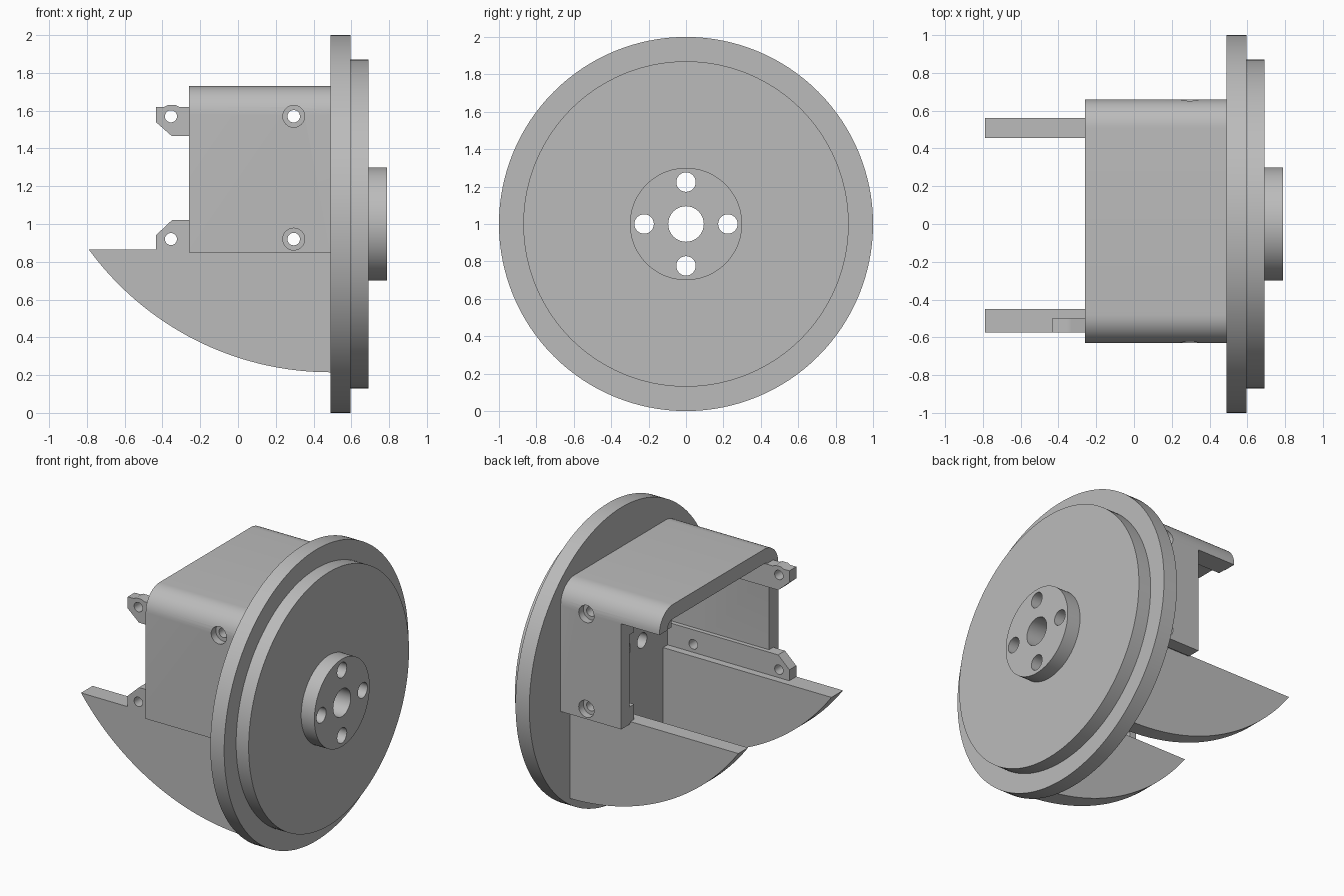
import bpy, bmesh, math
from mathutils import Vector

old = bpy.data.objects.get("Cube")
if old:
    bpy.data.objects.remove(old, do_unlink=True)

GREY = (0.5, 0.5, 0.5, 1.0)
grey = bpy.data.materials.new("plain grey")
grey.use_nodes = True
grey.diffuse_color = GREY
grey.node_tree.nodes["Principled BSDF"].inputs["Base Color"].default_value = GREY


def prism(name, pts, axis, lo, hi):
    """Extrude a closed profile: (y, z) points along x or (x, z) points along y."""
    def place(p, d):
        return Vector((d, p[0], p[1])) if axis == "x" else Vector((p[0], d, p[1]))
    bm = bmesh.new()
    face = bm.faces.new([bm.verts.new(place(p, lo)) for p in pts])
    ext = bmesh.ops.extrude_face_region(bm, geom=[face])
    verts = [v for v in ext["geom"] if isinstance(v, bmesh.types.BMVert)]
    bmesh.ops.translate(bm, verts=verts, vec=place((0, 0), hi - lo))
    bmesh.ops.recalc_face_normals(bm, faces=bm.faces)
    mesh = bpy.data.meshes.new(name)
    bm.to_mesh(mesh)
    bm.free()
    mesh.materials.append(grey)
    obj = bpy.data.objects.new(name, mesh)
    bpy.context.collection.objects.link(obj)
    return obj


def arc(cu, cv, r, a0, a1, n):
    angles = [math.radians(a0 + (a1 - a0) * i / n) for i in range(n + 1)]
    return [(cu + r * math.cos(a), cv + r * math.sin(a)) for a in angles]


def cylinder(name, u, v, r, axis, lo, hi, n=32):
    return prism(name, arc(u, v, r, 0, 360, n)[:-1], axis, lo, hi)


def box(name, x0, x1, y0, y1, z0, z1):
    return prism(name, [(x0, z0), (x1, z0), (x1, z1), (x0, z1)], "y", y0, y1)


def boolean(obj, others, operation="DIFFERENCE"):
    for other in others:
        mod = obj.modifiers.new("boolean", "BOOLEAN")
        mod.operation, mod.solver, mod.object = operation, "EXACT", other
    deps = bpy.context.evaluated_depsgraph_get()
    mesh = bpy.data.meshes.new_from_object(obj.evaluated_get(deps))
    obj.modifiers.clear()
    obj.data = mesh


def remove(objs):
    for o in objs:
        bpy.data.objects.remove(o, do_unlink=True)


# Stepped round flange with hub, pierced by a bore and four bolt holes
flange = cylinder("flange", 0, 1, 1, "x", 0.49, 0.595, 128)
step = cylinder("flange_step", 0, 1, 0.87, "x", 0.595, 0.69, 128)
hub = cylinder("hub", 0, 1, 0.3, "x", 0.69, 0.79, 96)
drills = [cylinder("bore_cutter", 0, 1, 0.095, "x", 0.3, 1, 48)]
for k in range(4):
    a = math.radians(90 * k)
    drills.append(cylinder("bolt_cutter", 0.224 * math.cos(a), 1 + 0.224 * math.sin(a),
                           0.052, "x", 0.3, 1))
for part in (flange, step, hub):
    boolean(part, drills)
remove(drills)

# Housing: arched shell, open at the bottom and the far end
outer = ([(0.66, 0.85)] + arc(0.51, 1.58, 0.15, 0, 90, 12)
         + arc(-0.48, 1.58, 0.15, 90, 180, 12) + [(-0.63, 0.85)])
inner = ([(-0.53, 0.85)] + arc(-0.48, 1.58, 0.05, 180, 90, 6)
         + arc(0.52, 1.58, 0.05, 90, 0, 6) + [(0.57, 0.85)])
housing = prism("housing", outer + inner, "x", -0.26, 0.49)

# Mounting rails inside the walls; the front pair ends in lugs
upper_lug = [(0.49, 1.465), (0.49, 1.62), (-0.31, 1.62), (-0.33, 1.63), (-0.37, 1.63),
             (-0.39, 1.62), (-0.435, 1.62), (-0.435, 1.54), (-0.35, 1.465)]
lower_lug = [(0.49, 0.855), (0.49, 1.02), (-0.35, 1.02), (-0.435, 0.94), (-0.435, 0.855)]
front_rails = [prism("front_upper_rail", upper_lug, "y", -0.575, -0.5),
               prism("front_lower_rail", lower_lug, "y", -0.575, -0.5)]
back_rails = [box("back_upper_rail", -0.255, 0.49, 0.52, 0.6, 1.465, 1.625),
              box("back_lower_rail", -0.255, 0.49, 0.52, 0.6, 0.855, 0.97)]

# Window in the back wall, screw holes with counterbores, and lug holes
window = [box("window_cutter", -0.4, 0.03, 0.4, 0.8, 0.7, 1.575)]
screws, lug_holes = [], []
for z in (0.92, 1.57):
    screws.append(cylinder("screw_cutter", 0.295, z, 0.033, "y", -1, 1))
    screws.append(cylinder("front_counterbore", 0.295, z, 0.058, "y", -0.8, -0.58))
    screws.append(cylinder("back_counterbore", 0.295, z, 0.058, "y", 0.61, 0.8))
    lug_holes.append(cylinder("lug_cutter", -0.355, z, 0.032, "y", -1, 0))
boolean(housing, window + screws)
for rail in front_rails:
    boolean(rail, screws + lug_holes)
for rail in back_rails:
    boolean(rail, window + screws)
remove(window + screws + lug_holes)

# Two curved fins below the housing
radius = 1.585
sweep = math.degrees(math.asin(1.28 / radius))
fin_profile = arc(0.49, 0.215 + radius, radius, 270 - sweep, 270, 32) + [(0.49, 0.865)]
fins = [prism("front_fin", fin_profile, "y", -0.575, -0.45),
        prism("back_fin", fin_profile, "y", 0.455, 0.56)]

# Smooth curved faces, keep edges sharp
bpy.ops.object.select_all(action="DESELECT")
for part in [flange, step, hub, housing] + front_rails + back_rails + fins:
    part.select_set(True)
    bpy.context.view_layer.objects.active = part
bpy.ops.object.shade_smooth_by_angle(angle=math.radians(30))
